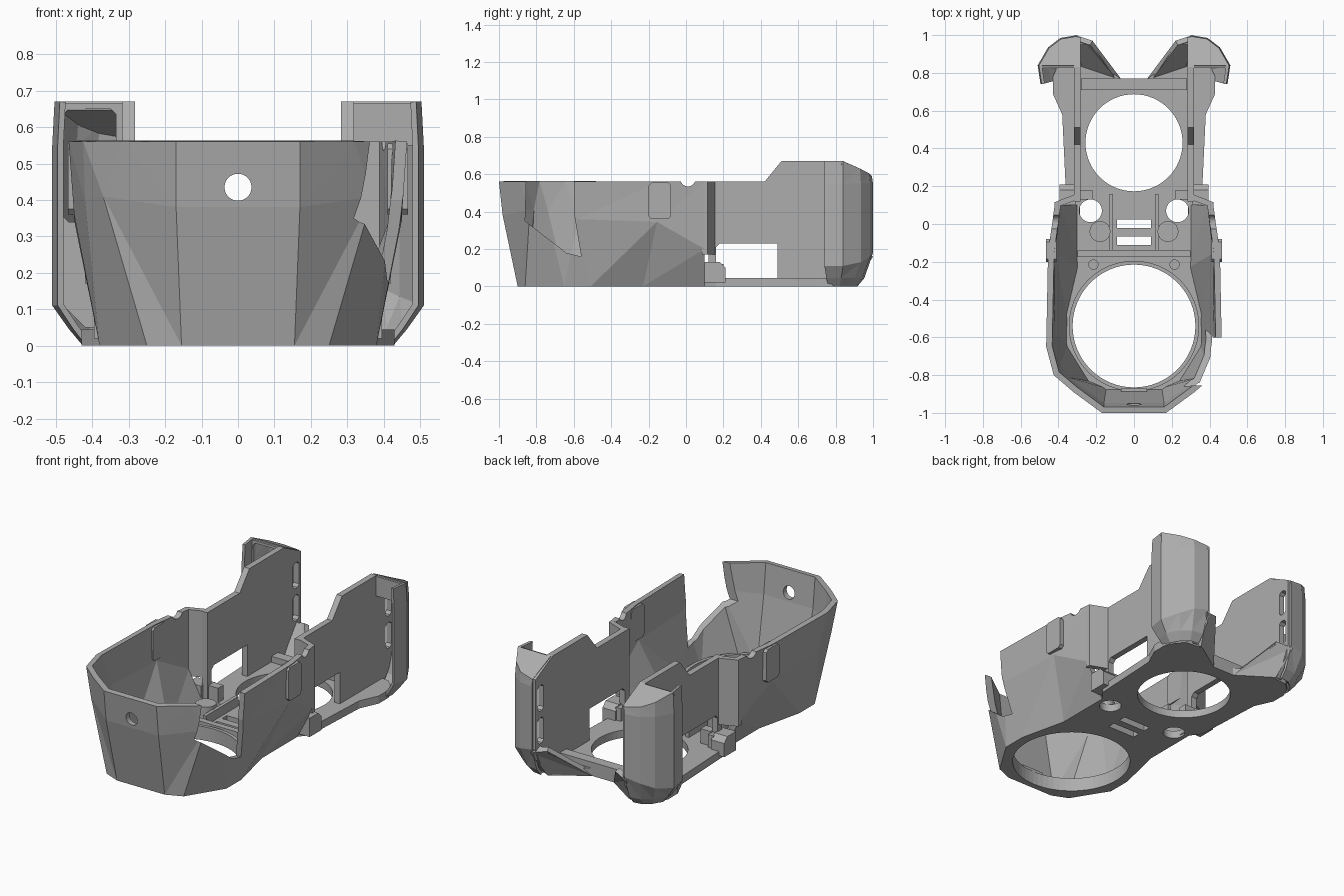
import bpy, bmesh, math

if "Cube" in bpy.data.objects:
    bpy.data.objects.remove(bpy.data.objects["Cube"], do_unlink=True)

grey = bpy.data.materials.new("plain grey plastic")
grey.use_nodes = True
colour = (0.42, 0.42, 0.42, 1)
grey.diffuse_color = colour
grey.node_tree.nodes["Principled BSDF"].inputs["Base Color"].default_value = colour


def make(name, verts, faces):
    mesh = bpy.data.meshes.new(name)
    mesh.from_pydata([tuple(v) for v in verts], [], faces)
    mesh.materials.append(grey)
    ob = bpy.data.objects.new(name, mesh)
    bpy.context.collection.objects.link(ob)
    return ob


def prism(name, outline, low, high, axis="z"):
    """Extrude a 2D outline along an axis."""
    place = {"z": lambda a, b, h: (a, b, h),
             "x": lambda a, b, h: (h, a, b),
             "y": lambda a, b, h: (a, h, b)}[axis]
    n = len(outline)
    verts = [place(a, b, h) for h in (low, high) for a, b in outline]
    faces = [tuple(range(n)), tuple(range(n, 2 * n))]
    faces += [(i, (i + 1) % n, n + (i + 1) % n, n + i) for i in range(n)]
    ob = make(name, verts, faces)
    bm = bmesh.new()
    bm.from_mesh(ob.data)
    bmesh.ops.recalc_face_normals(bm, faces=bm.faces)
    bm.to_mesh(ob.data)
    bm.free()
    return ob


def box(name, x, y, z):
    return prism(name, [(x[0], y[0]), (x[1], y[0]), (x[1], y[1]), (x[0], y[1])], *z)


def circle(cx, cy, r, n=48):
    return [(cx + r * math.cos(math.tau * i / n), cy + r * math.sin(math.tau * i / n))
            for i in range(n)]


def rounded(x0, x1, z0, z1, c=.015):
    """Rectangle with clipped corners."""
    return [(x0 + c, z0), (x1 - c, z0), (x1, z0 + c), (x1, z1 - c),
            (x1 - c, z1), (x0 + c, z1), (x0, z1 - c), (x0, z0 + c)]


def loft(name, rows):
    """Join rows of points with triangles, split alike on both sides."""
    n = len(rows[0])
    faces = []
    for r in range(len(rows) - 1):
        for i in range(n - 1):
            a, b, c, d = r * n + i, r * n + i + 1, (r + 1) * n + i + 1, (r + 1) * n + i
            if rows[r][i][0] + rows[r][i + 1][0] >= 0:
                faces += [(a, b, c), (a, c, d)]
            else:
                faces += [(a, b, d), (b, c, d)]
    return make(name, [p for row in rows for p in row], faces)


def bake(ob):
    deps = bpy.context.evaluated_depsgraph_get()
    deps.update()
    ob.data = bpy.data.meshes.new_from_object(ob.evaluated_get(deps))
    ob.modifiers.clear()


def thicken(ob, t):
    mod = ob.modifiers.new("thickness", "SOLIDIFY")
    mod.thickness, mod.offset, mod.use_even_offset = t, -1, True
    bake(ob)


def mirror(ob):
    ob.modifiers.new("mirror", "MIRROR").use_clip = False
    bake(ob)


def cut(ob, *cutters):
    for c in cutters:
        c.hide_render = True
        mod = ob.modifiers.new("cut", "BOOLEAN")
        mod.operation, mod.solver, mod.object = "DIFFERENCE", "EXACT", c
    bake(ob)
    for c in cutters:
        bpy.data.objects.remove(c, do_unlink=True)


def both_sides(half):
    return [(-x, *r) for x, *r in reversed(half)] + list(half)


# Floor plate with fan openings, screw holes and plain vents
shell_base = [(.155, -.9), (.25, -.86), (.38, -.65), (.38, -.51), (.315, -.23), (.315, .1)]
half = shell_base + [(.36, .16), (.38, .58), (.43, .69), (.43, .78), (.40, .84),
                     (.36, .88), (.25, .89), (.07, .77)]
floor = prism("floor_plate", both_sides(half), 0, .045)
cut(floor, prism("c1", circle(0, -.54, .325, 64), -.1, .3),
    prism("c2", circle(0, .43, .257, 64), -.1, .3),
    *[prism("c3", circle(s * .23, .07, .06), -.1, .3) for s in (-1, 1)],
    *[box("c4", (-.09, .09), (y, y + .045), (-.1, .3)) for y in (-.11, -.02)])

# Collar around the large opening
collar = prism("front_collar", circle(0, -.54, .345, 64), .01, .08)
cut(collar, prism("c", circle(0, -.54, .325, 64), -.1, .3))

# Faceted front shell, undercut towards the rear
middle = [(.17, -.98, .38), (.37, -.835, .41), (.42, -.75, .4), (.45, -.58, .36),
          (.45, -.155, .345), (.42, .1, .2)]
top = [(.17, -1), (.32, -.89), (.425, -.8), (.465, -.65), (.455, -.15), (.42, .1)]
shell = loft("front_shell", [both_sides([(x, y, 0) for x, y in shell_base]),
                             both_sides(middle),
                             both_sides([(x, y, .56) for x, y in top])])
thicken(shell, .032)
opening = [(-.85, .7), (-.86, .35), (-.64, .18), (-.56, .16), (-.6, .4), (-.6, .7)]
cut(shell, prism("c1", circle(0, .435, .037), -1.2, -.8, "y"),
    prism("c2", opening, .2, .7, "x"),
    prism("c3", circle(.01, .575, .04), -.7, .7, "x"))

# Small pockets on the shell sides
pocket = prism("side_pocket", rounded(-.2, -.08, .36, .555), .41, .467, "x")
mirror(pocket)

# Bulkheads joining the shell to the rear plates
bulkhead = prism("bulkhead", [(.42, .085), (.42, .115), (.318, .155), (.283, .155),
                              (.283, .135)], .17, .56)
mirror(bulkhead)
foot = prism("bulkhead_foot", [(.1, .02), (.21, .02), (.21, .10), (.18, .13), (.1, .13)],
             .31, .395, "x")
mirror(foot)

# Rear side plates with a window and two slots
profile = [(.12, .01), (.12, .56), (.42, .56), (.51, .67), (.83, .67), (.99, .59),
           (.99, .18), (.97, .11), (.89, .01)]
plate = prism("rear_side_plate", profile, .283, .318, "x")
cut(plate, prism("c1", [(.16, .12), (.2, .12), (.2, .045), (.49, .045), (.49, .23),
                        (.18, .23), (.16, .21)], .2, .4, "x"),
    *[prism("c2", rounded(.915, .97, *z), .2, .4, "x") for z in ((.2, .35), (.39, .54))])
mirror(plate)

# Rear ears: hollow shells, bottoms tapering to the floor
ear_path = [(.495, .74), (.51, .84), (.455, .935), (.39, .985), (.3, 1.0)]


def ear_row(scale, heights):
    return [(.3 + (x - .3) * scale, .79 + (y - .79) * scale, z)
            for (x, y), z in zip(ear_path, heights)]


ear_top = ear_row(.97, (.67, .67, .63, .605, .59))
ear = loft("rear_ear", [ear_row(.6, [0] * 5), ear_row(.78, [.045] * 5),
                        ear_row(1, (.11, .11, .13, .16, .18)),
                        ear_row(1, [.55] * 5), ear_top])
thicken(ear, .016)
mirror(ear)
cap = make("ear_cap", ear_top[1:] + [(.29, .84, .67)], [tuple(range(5))])
thicken(cap, .025)
mirror(cap)

# Front webs of the ears: a short one, and a full one with a large opening
prism("left_ear_web", [(.31, .55), (.49, .55), (.49, .665), (.31, .665)], .825, .85, "y")
web = [(-.31, .05), (-.42, .05), (-.49, .12), (-.49, .665), (-.31, .665)]
right_web = prism("right_ear_web", web, .825, .85, "y")
cut(right_web, prism("c", rounded(-.48, -.335, .34, .65), .7, .95, "y"))

# Sloped ramps between floor and ears, with ribs
ramp = make("rear_ramp", [(.07, .77, 0), (.27, .9, 0), (.31, 1, .16), (.22, .97, .18)],
            [(0, 3, 2), (0, 2, 1)])
thicken(ramp, .03)
mirror(ramp)
rib = make("ramp_rib", [(.1, .77, .04), (.28, .83, .04), (.29, .95, .19), (.22, .95, .18)],
           [(0, 1, 2, 3)])
thicken(rib, .02)
mirror(rib)

# Rear sill, mid crossbar, screw bosses and small deck details
box("rear_sill", (-.28, .28), (.71, .77), (.03, .08))
box("mid_crossbar", (-.3, .3), (-.175, -.14), (.03, .08))
boss = prism("screw_boss", circle(.18, -.04, .055), .03, .12)
mirror(boss)
pin = prism("floor_pin", circle(.215, -.215, .027, 24), .03, .1)
mirror(pin)
rail = box("deck_rail", (.11, .13), (-.14, .16), (.03, .1))
mirror(rail)
clip = box("floor_clip", (.22, .285), (.13, .18), (.03, .13))
mirror(clip)
box("front_latch", (-.07, .07), (-.905, -.87), (.03, .1))
